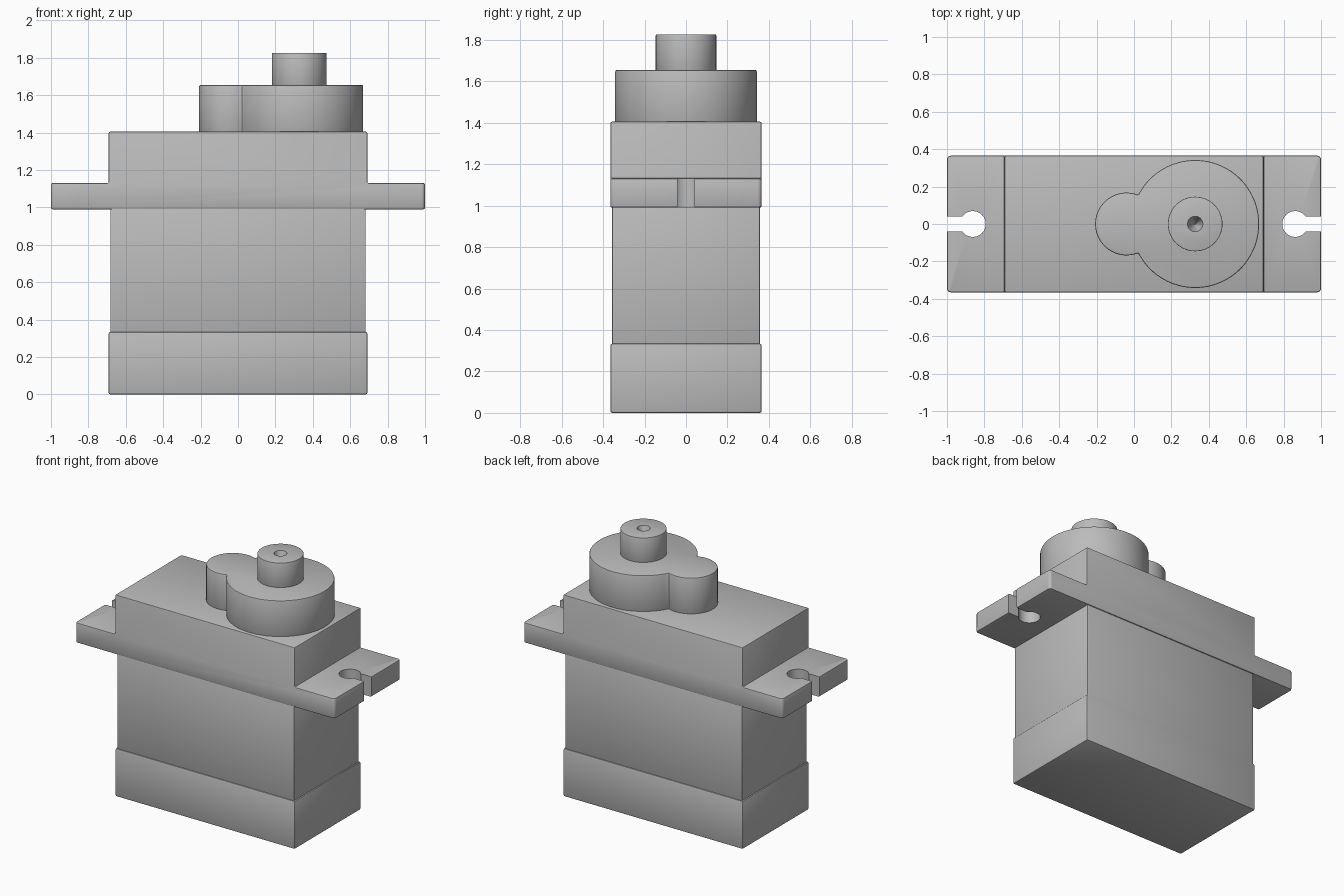
import bpy, bmesh
from math import pi, cos, sin, acos, radians
from mathutils import Matrix

if "Cube" in bpy.data.objects:
    bpy.data.objects.remove(bpy.data.objects["Cube"])

grey = bpy.data.materials.new("plain grey plastic")
grey.use_nodes = True
grey.diffuse_color = (0.5, 0.5, 0.5, 1)
grey.node_tree.nodes["Principled BSDF"].inputs["Base Color"].default_value = (0.5, 0.5, 0.5, 1)


def make_object(name, bm):
    bmesh.ops.recalc_face_normals(bm, faces=bm.faces)
    mesh = bpy.data.meshes.new(name)
    bm.to_mesh(mesh)
    bm.free()
    mesh.materials.append(grey)
    obj = bpy.data.objects.new(name, mesh)
    bpy.context.collection.objects.link(obj)
    return obj


def extrude(points, vector):
    """Solid made by sweeping a closed outline along a vector."""
    bm = bmesh.new()
    face = bm.faces.new([bm.verts.new(p) for p in points])
    swept = bmesh.ops.extrude_face_region(bm, geom=[face], use_keep_orig=True)
    verts = [v for v in swept["geom"] if isinstance(v, bmesh.types.BMVert)]
    bmesh.ops.translate(bm, verts=verts, vec=vector)
    return bm


def box(name, half_x, half_y, z0, z1, x=0):
    bm = bmesh.new()
    size = Matrix.Diagonal((2 * half_x, 2 * half_y, z1 - z0, 1))
    bmesh.ops.create_cube(bm, size=1, matrix=Matrix.Translation((x, 0, (z0 + z1) / 2)) @ size)
    return make_object(name, bm)


def cylinder(name, x, r0, r1, z0, z1):
    bm = bmesh.new()
    bmesh.ops.create_cone(bm, cap_ends=True, segments=48, radius1=r0, radius2=r1,
                          depth=z1 - z0, matrix=Matrix.Translation((x, 0, (z0 + z1) / 2)))
    return make_object(name, bm)


def finish(obj, bevel=0.0, cutters=()):
    """Round the edges, cut the openings and shade."""
    bpy.ops.object.select_all(action="DESELECT")
    obj.select_set(True)
    bpy.context.view_layer.objects.active = obj
    if bevel:
        mod = obj.modifiers.new("rounded edges", "BEVEL")
        mod.width, mod.segments = bevel, 2
        mod.limit_method, mod.angle_limit = "ANGLE", radians(40)
        bpy.ops.object.modifier_apply(modifier=mod.name)
    for cutter in cutters:
        mod = obj.modifiers.new("opening", "BOOLEAN")
        mod.operation, mod.solver, mod.object = "DIFFERENCE", "EXACT", cutter
        bpy.ops.object.modifier_apply(modifier=mod.name)
        bpy.data.objects.remove(cutter)
    bpy.ops.object.shade_smooth_by_angle(angle=radians(30))


# Lower cover and slightly narrower middle case
finish(box("bottom_cover", 0.692, 0.365, 0, 0.335), 0.01)
finish(box("middle_case", 0.683, 0.358, 0.32, 1.0), 0.008)

# Upper case with its mounting tabs, as one stepped profile
half = [(1, 0.99), (1, 1.13), (0.692, 1.13), (0.692, 1.405)]
profile = half + [(-x, z) for x, z in reversed(half)]
bm = extrude([(x, -0.365, z) for x, z in profile], (0, 0.73, 0))
corners = [e for e in bm.edges if all(abs(v.co.x) > 0.99 for v in e.verts)
           and abs(e.verts[0].co.z - e.verts[1].co.z) > 0.1]
bmesh.ops.bevel(bm, geom=corners, offset=0.02, segments=4, profile=0.5, affect="EDGES")
upper = make_object("upper_case", bm)

# Keyhole screw slots in both tabs
cutters = []
for side in (-1, 1):
    cutters.append(cylinder("slot_hole_cutter", side * 0.862, 0.069, 0.069, 0.9, 1.2))
    cutters.append(box("slot_gap_cutter", 0.1, 0.04, 0.88, 1.22, side * 0.97))
finish(upper, 0.008, cutters)

# Gear housing: outline of a large and a small overlapping circle
big_x, big_r, small_x, small_r = 0.327, 0.342, -0.04, 0.168
gap = big_x - small_x
big_angle = acos((gap**2 + big_r**2 - small_r**2) / (2 * gap * big_r))
small_angle = acos((gap**2 + small_r**2 - big_r**2) / (2 * gap * small_r))


def arc(x, r, start, end, steps):
    angles = [start + (end - start) * i / steps for i in range(steps)]
    return [(x + r * cos(a), r * sin(a), 1.395) for a in angles]


outline = arc(big_x, big_r, big_angle - pi, pi - big_angle, 64)
outline += arc(small_x, small_r, small_angle, 2 * pi - small_angle, 32)
finish(make_object("gear_housing", extrude(outline, (0, 0, 0.26))), 0.008)

# Output shaft with a tapered screw hole
shaft = cylinder("output_shaft", big_x, 0.146, 0.146, 1.64, 1.826)
hole = cylinder("shaft_hole_cutter", big_x, 0.004, 0.042, 1.72, 1.828)
finish(shaft, 0.004, [hole])
